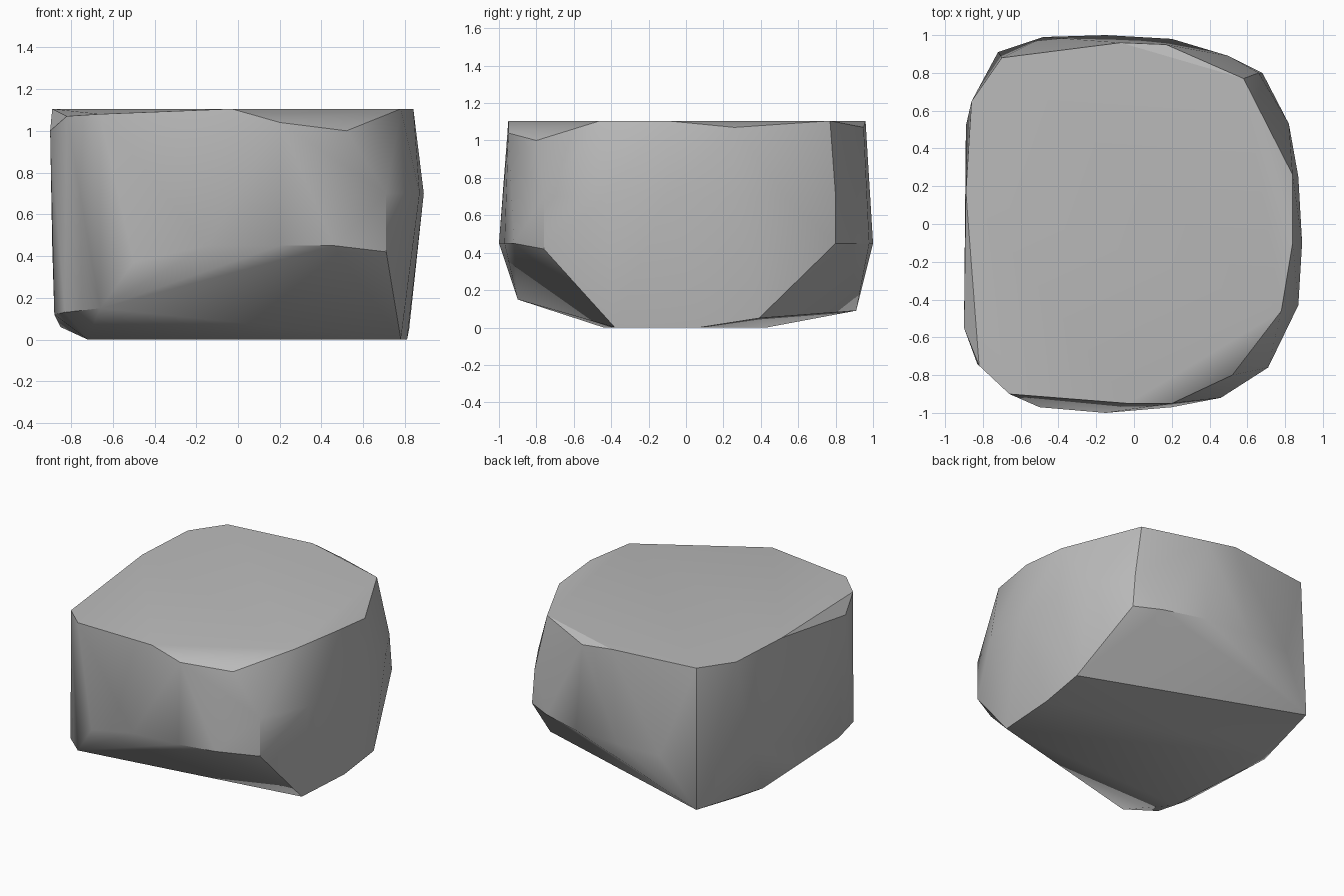
import bpy
import bmesh
import math

default_cube = bpy.data.objects.get("Cube")
if default_cube:
    bpy.data.objects.remove(default_cube, do_unlink=True)


def make_material(name, color):
    material = bpy.data.materials.new(name)
    material.use_nodes = True
    material.diffuse_color = color
    shader = next(n for n in material.node_tree.nodes if n.type == "BSDF_PRINCIPLED")
    shader.inputs["Base Color"].default_value = color
    return material


def add_outline(bm, height, outline):
    """Place a horizontal outline of the boulder at one height."""
    for x, y in outline:
        bm.verts.new((x, y, height))


def add_corners(bm, corners):
    """Place single chipped corners."""
    for corner in corners:
        bm.verts.new(corner)


def wrap_in_hull(bm):
    """Stretch a convex skin over the points and merge its flat facets."""
    result = bmesh.ops.convex_hull(bm, input=bm.verts[:])
    unused = {e for e in result["geom_interior"] + result["geom_unused"]
              if isinstance(e, bmesh.types.BMVert)}
    bmesh.ops.delete(bm, geom=list(unused), context="VERTS")
    bmesh.ops.dissolve_limit(bm, angle_limit=math.radians(1),
                             verts=bm.verts[:], edges=bm.edges[:])
    bmesh.ops.recalc_face_normals(bm, faces=bm.faces[:])


boulder_mesh = bmesh.new()

# Flat crown
add_outline(boulder_mesh, 1.105, [
    (-.03, -.95), (.78, -.46), (.84, -.1), (.58, .77),
    (-.07, .96), (-.7, .88), (-.86, .65), (-.89, .17)])

# Chipped crown corners
add_corners(boulder_mesh, [
    (.52, -.8, 1), (.2, -.95, 1.04), (.84, .26, 1.07), (.17, .95, 1.07),
    (-.66, -.9, 1.08), (-.82, -.75, 1.07), (-.9, -.55, 1)])

# Bulging right flank
add_outline(boulder_mesh, .7, [
    (.71, -.76), (.87, -.43), (.89, -.1), (.87, .25), (.82, .53), (.66, .8)])

# Widest line along the front and back
add_outline(boulder_mesh, .45, [
    (-.15, -1), (.2, -.97), (.46, -.92), (.68, .8), (.5, .89),
    (.2, .98), (-.15, 1), (-.48, .99), (-.66, .91), (-.77, .81), (-.89, .52)])

# Undercut corners
add_corners(boulder_mesh, [
    (.71, -.76, .42), (-.5, -.97, .37), (-.66, -.9, .15), (-.83, -.74, .13),
    (-.88, -.5, .12), (-.88, 0, .12), (-.85, .33, .06),
    (-.72, .91, .09), (.82, .39, .05)])

# Base
add_outline(boulder_mesh, 0, [
    (.78, -.38), (.81, .07), (-.72, .43), (-.72, -.44)])

wrap_in_hull(boulder_mesh)
mesh = bpy.data.meshes.new("boulder")
boulder_mesh.to_mesh(mesh)
boulder_mesh.free()
mesh.materials.append(make_material("stone grey", (.5, .5, .5, 1)))

boulder = bpy.data.objects.new("boulder", mesh)
bpy.context.collection.objects.link(boulder)
bpy.context.view_layer.objects.active = boulder
boulder.select_set(True)
bpy.ops.object.shade_smooth_by_angle(angle=math.radians(30))
